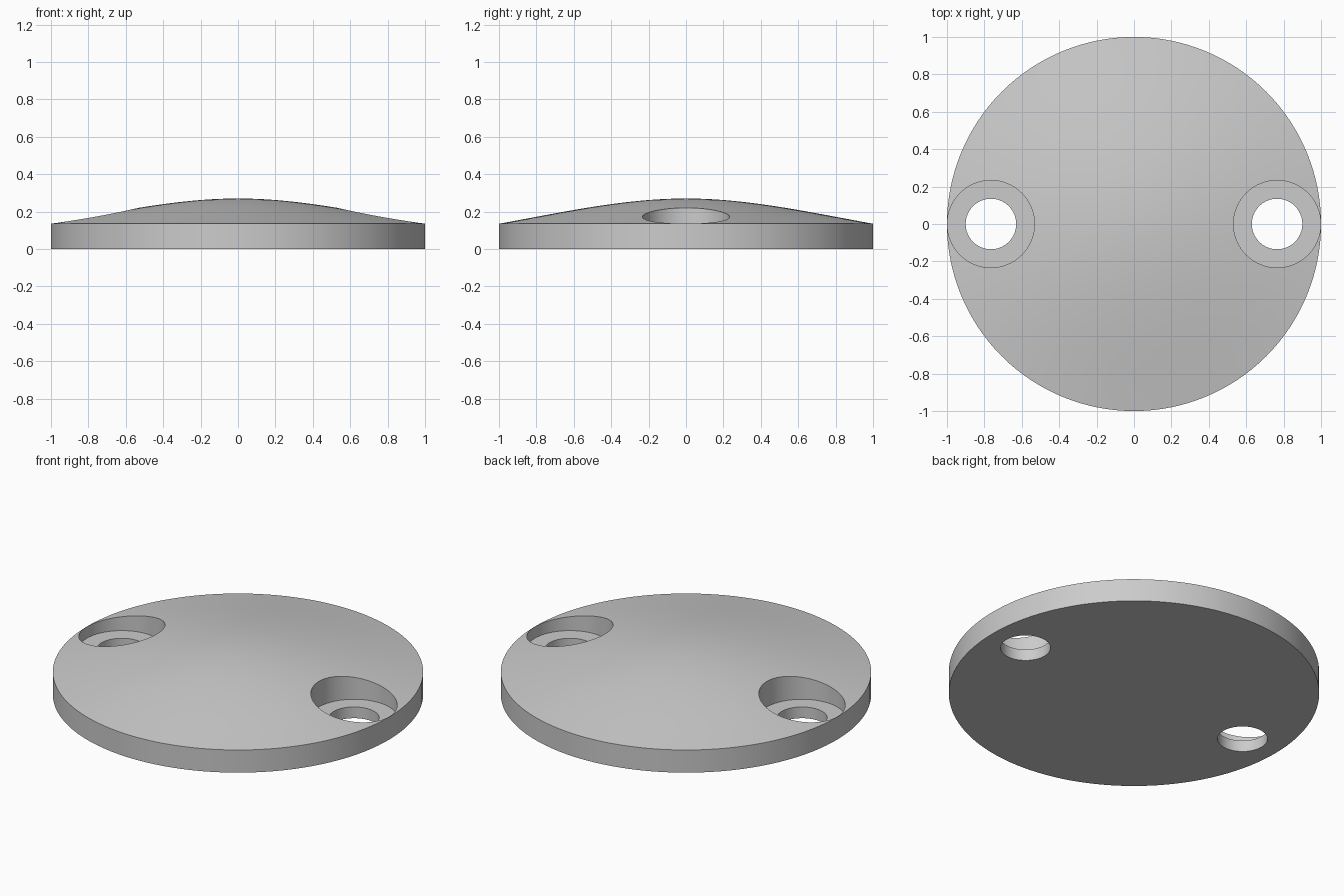
import bpy, bmesh
from math import radians, pi

if "Cube" in bpy.data.objects:
    bpy.data.objects.remove(bpy.data.objects["Cube"], do_unlink=True)

RIM, RISE = 0.135, 0.135
HOLE_X, BORE_R, SEAT_R, SEAT_Z = 0.765, 0.135, 0.233, 0.067


def lathe(name, profile, steps, x=0):
    """Revolve an (r, z) profile around the z axis into a closed solid."""
    bm = bmesh.new()
    verts = [bm.verts.new((r, 0, z)) for r, z in profile]
    edges = [bm.edges.new(pair) for pair in zip(verts, verts[1:])]
    bmesh.ops.spin(bm, geom=verts + edges, cent=(0, 0, 0), axis=(0, 0, 1),
                   angle=2 * pi, steps=steps, use_merge=True)
    bmesh.ops.remove_doubles(bm, verts=bm.verts, dist=1e-5)
    bmesh.ops.recalc_face_normals(bm, faces=bm.faces)
    mesh = bpy.data.meshes.new(name)
    bm.to_mesh(mesh)
    bm.free()
    obj = bpy.data.objects.new(name, mesh)
    obj.location.x = x
    bpy.context.collection.objects.link(obj)
    return obj


def dome(r):
    """Rounded crown that runs nearly straight towards the rim."""
    return RIM + RISE * (1 - 1.67 * r**2 + 0.67 * r**3)


# Domed disc with a flat underside
rings = 20
crown = [(i / rings, dome(i / rings)) for i in range(rings + 1)]
disc = lathe("domed_disc", crown + [(1, 0), (0, 0)], 128)

grey = bpy.data.materials.new("plain_grey")
grey.use_nodes = True
colour = (0.6, 0.6, 0.6, 1)
grey.diffuse_color = colour
grey.node_tree.nodes["Principled BSDF"].inputs["Base Color"].default_value = colour
disc.data.materials.append(grey)

# Counterbored screw holes on both sides
stepped = [(0, -0.1), (BORE_R, -0.1), (BORE_R, SEAT_Z),
           (SEAT_R, SEAT_Z), (SEAT_R, 0.5), (0, 0.5)]
cutters = []
for side, label in ((1, "left"), (-1, "right")):
    cutter = lathe(label + "_hole_cutter", stepped, 64, side * HOLE_X)
    cutter.hide_render = True
    cutter.data.materials.append(grey)
    cut = disc.modifiers.new(label + "_hole", "BOOLEAN")
    cut.operation, cut.solver, cut.object = "DIFFERENCE", "EXACT", cutter
    cutters.append(cutter)

bpy.ops.object.select_all(action="DESELECT")
bpy.context.view_layer.objects.active = disc
disc.select_set(True)
for name in [m.name for m in disc.modifiers]:
    bpy.ops.object.modifier_apply(modifier=name)
for cutter in cutters:
    bpy.data.objects.remove(cutter, do_unlink=True)

# Smooth surfaces with crisp rims
bpy.ops.object.shade_smooth_by_angle(angle=radians(30))
